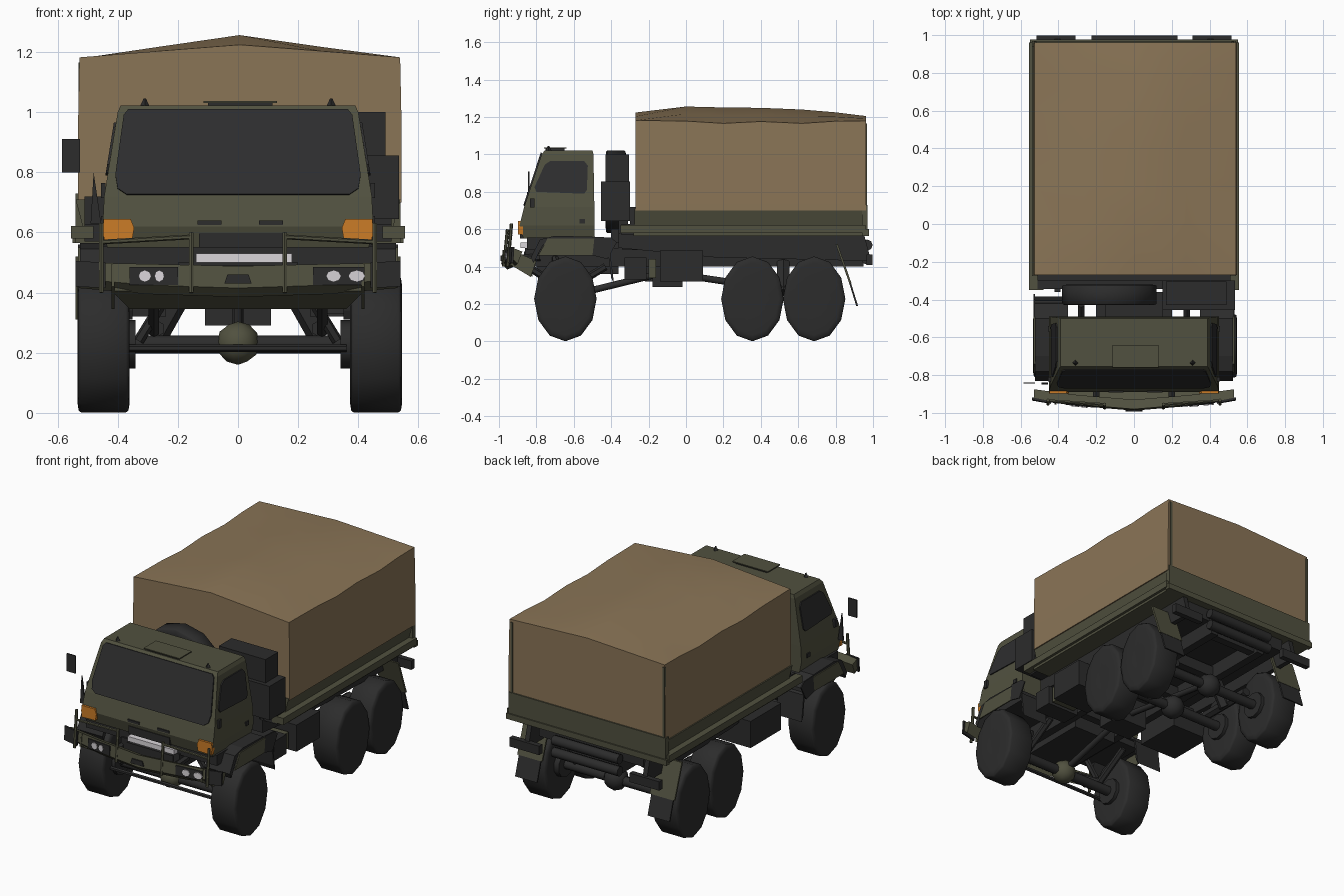
import bpy, bmesh, math
from mathutils import Vector, Matrix

if "Cube" in bpy.data.objects:
    bpy.data.objects.remove(bpy.data.objects["Cube"])


def material(name, rgb):
    m = bpy.data.materials.new(name)
    m.diffuse_color = (*rgb, 1)
    m.use_nodes = True
    m.node_tree.nodes["Principled BSDF"].inputs["Base Color"].default_value = m.diffuse_color
    return m


TAN = material("tan canvas", (0.255, 0.177, 0.094))
GREEN = material("olive green", (0.082, 0.082, 0.050))
DARK = material("dark rubber", (0.025, 0.025, 0.025))
GLASS = material("dark glass", (0.027, 0.027, 0.028))
ORANGE = material("orange lamp", (0.60, 0.20, 0.02))
WHITE = material("white lamp", (0.70, 0.67, 0.70))


def finish(name, bm, mat, smooth=None):
    bmesh.ops.recalc_face_normals(bm, faces=bm.faces)
    me = bpy.data.meshes.new(name)
    bm.to_mesh(me)
    bm.free()
    me.materials.append(mat)
    ob = bpy.data.objects.new(name, me)
    bpy.context.collection.objects.link(ob)
    if smooth:
        bpy.ops.object.select_all(action='DESELECT')
        ob.select_set(True)
        bpy.context.view_layer.objects.active = ob
        bpy.ops.object.shade_smooth_by_angle(angle=math.radians(smooth))
    return ob


def box(name, x, y, z, mat):
    """Box from (min, max) pairs."""
    bm = bmesh.new()
    size = Matrix.Diagonal((x[1] - x[0], y[1] - y[0], z[1] - z[0], 1))
    mid = Matrix.Translation((sum(x) / 2, sum(y) / 2, sum(z) / 2))
    bmesh.ops.create_cube(bm, size=1, matrix=mid @ size)
    return finish(name, bm, mat)


def loft(name, rings, mat, smooth=None):
    """Skin a list of equal-length closed rings and cap both ends."""
    bm = bmesh.new()
    vs = [[bm.verts.new(p) for p in r] for r in rings]
    n = len(vs[0])
    for a, b in zip(vs, vs[1:]):
        for i in range(n):
            bm.faces.new((a[i], a[(i + 1) % n], b[(i + 1) % n], b[i]))
    bm.faces.new(vs[0])
    bm.faces.new(vs[-1])
    return finish(name, bm, mat, smooth)


def panel(name, pts, offset, mat):
    """Flat outline thickened along an offset vector."""
    o = Vector(offset)
    return loft(name, [pts, [Vector(p) + o for p in pts]], mat)


def rod(name, a, b, r, mat, sides=8, r2=None):
    a, b = Vector(a), Vector(b)
    q = (b - a).to_track_quat('Z', 'Y').to_matrix().to_4x4()
    bm = bmesh.new()
    bmesh.ops.create_cone(bm, cap_ends=True, segments=sides, radius1=r,
                          radius2=r if r2 is None else r2, depth=(b - a).length,
                          matrix=Matrix.Translation((a + b) / 2) @ q)
    return finish(name, bm, mat, 50)


def tire(name, centre, axis, half, ra, rz, sides=12):
    """Closed tire lathed around x or y, with elliptical outline."""
    rings = []
    for t, k in ((-.97, .3), (-1, .85), (-.95, .97), (-.85, 1), (.85, 1), (.95, .97), (1, .85), (.97, .3)):
        ring = []
        for i in range(sides):
            a = 2 * math.pi * i / sides
            u, w = math.sin(a) * ra * k, -math.cos(a) * rz * k
            p = (t * half, u, w) if axis == 'x' else (u, t * half, w)
            ring.append(Vector(centre) + Vector(p))
        rings.append(ring)
    return loft(name, rings, DARK, 60)


# Cab shell
cab = [(.55, -.87, -.49, .435), (.62, -.89, -.49, .45), (.72, -.865, -.49, .445),
       (1.0, -.772, -.495, .40), (1.022, -.755, -.50, .39)]
loft("cab", [[(-w, f, z), (w, f, z), (w, b, z), (-w, b, z)] for z, f, b, w in cab], GREEN)


def front(x, z):
    return (x, -.865 + (z - .72) / 3.01, z)


def flank(s, y, z):
    return (s * (.445 - (z - .72) * .16), y, z)


# Windscreen
screen = [(-.37, .725), (.37, .725), (.40, .745), (.408, .79), (.38, .99), (.365, 1.008),
          (-.365, 1.008), (-.38, .99), (-.408, .79), (-.40, .745)]
panel("windscreen", [front(x, z) for x, z in screen], (0, -.007, .002), GLASS)
rod("wiper", (-.01, -.83, .82), (.09, -.83, .82), .003, DARK, 4)

# Roof hatch
box("hatch_rim", (-.10, .115), (-.75, -.65), (1.02, 1.031), DARK)
box("roof_hatch", (-.115, .13), (-.76, -.64), (1.031, 1.037), GREEN)
# Grille, vents, lower front panel
box("grille", (-.13, .15), (-.888, -.86), (.55, .598), DARK)
box("lower_front", (-.45, .45), (-.85, -.50), (.49, .555), DARK)
box("light_bar", (-.14, .18), (-.885, -.85), (.50, .53), WHITE)
for x in (-.095, .11):
    box("vent", (x - .04, x + .04), (-.893, -.87), (.625, .64), DARK)

# Bumper: curved beam with slanted underside
beam = []
for x, y, lo, hi in ((-.53, -.925, .415, .50), (-.30, -.955, .395, .495), (0, -.98, .385, .488),
                     (.30, -.955, .395, .495), (.53, -.925, .415, .50)):
    beam.append([(x, y, hi), (x, y - .008, lo + .03), (x, y + .025, lo), (x, y + .05, hi - .02)])
loft("bumper", beam, GREEN)
panel("bumper_tray", [(-.42, -.93, .405), (.42, -.93, .405), (.36, -.82, .345), (-.36, -.82, .345)],
      (0, 0, .02), GREEN)
panel("bumper_plate", [(-.045, -.985, .43), (.045, -.985, .43), (.035, -.985, .46), (-.035, -.985, .46)],
      (0, -.007, 0), DARK)


def bumper_face(x, z):
    return (x, -.986 + abs(x) * .095, z)


# Lamp plates and dark surrounds on the bumper
for a, b in ((-.36, -.20), (.25, .42)):
    panel("lamp_surround", [bumper_face(x, z) for x, z in ((a, .425), (b, .425), (b, .485), (a, .485))],
          (0, -.006, 0), DARK)
for x, r in ((-.31, .021), (-.262, .016), (.318, .025), (.395, .028)):
    pts = [bumper_face(x + r * math.cos(k * math.pi / 4), .455 + .02 * math.sin(k * math.pi / 4)) for k in range(8)]
    panel("bumper_lamp", [Vector(p) + Vector((0, -.005, 0)) for p in pts], (0, -.006, 0), WHITE)

for s in (-1, 1):
    # Door windows, handles, lamps
    win = [(-.80, .80), (-.545, .79), (-.53, .81), (-.525, .94), (-.545, .965), (-.725, .965), (-.755, .945), (-.81, .825)]
    panel("door_window", [flank(s, y, z) for y, z in win], (s * .007, 0, 0), GLASS)
    box("door_handle", sorted((s * .44, s * .455)), (-.57, -.54), (.63, .655), DARK)
    box("door_hinge", sorted((s * .44, s * .455)), (-.835, -.81), (.715, .765), DARK)
    lamp = [(.352, .575), (.445, .572), (.449, .61), (.447, .645), (.357, .645), (.345, .615)]
    panel("turn_lamp", [(s * x, -.889, z) for x, z in lamp], (0, -.008, 0), ORANGE)
    panel("turn_lamp_body", [(s * x, -.872, z) for x, z in lamp], (0, -.017, 0), ORANGE)
    rod("roof_lamp", (s * .31, -.735, 1.02), (s * .31, -.735, 1.045), .016, DARK, 4, .004)
    # Bumper wings, return plates, guard posts
    panel("bumper_wing", [(s * .44, -.952, .415), (s * .54, -.935, .42), (s * .54, -.93, .505), (s * .44, -.95, .50)],
          (0, .012, 0), DARK)
    panel("bumper_return", [(s * .41, -.955, .42), (s * .41, -.945, .495), (s * .41, -.80, .43), (s * .41, -.83, .345)],
          (s * .01, 0, 0), GREEN)
    for x, top in ((.155, .60), (.455, .63)):
        y = -.985 + x * .07
        rod("guard_post", (s * x, y, .40), (s * x, y + .02, top), .009, GREEN, 6)
    rod("guard_rail", (s * .155, -.955, .585), (s * .455, -.935, .568), .008, GREEN, 6)
    rod("bumper_arm", (s * .2, -.93, .44), (s * .2, -.78, .45), .02, DARK, 6)
    # Front wheel arch swept along the tire
    arch = [(-.83, .45), (-.78, .545), (-.70, .565), (-.50, .56), (-.42, .50), (-.40, .34)]
    loft("front_fender", [[(s * .35, y, z), (s * .525, y, z), (s * .525, y + .015, z - .03),
                           (s * .35, y + .015, z - .03)] for y, z in arch], DARK)
    panel("fender_skirt", [(s * .525, -.79, .46), (s * .525, -.74, .55), (s * .525, -.49, .55),
                           (s * .525, -.50, .46)], (s * .007, 0, 0), GREEN)
    panel("fender_tail", [(s * .525, -.50, .46), (s * .525, -.49, .56), (s * .525, -.40, .555), (s * .525, -.37, .53),
                          (s * .525, -.42, .44)], (s * .007, 0, 0), DARK)
    # Road wheels and hubs
    for y in (-.645, .355, .685):
        tire("wheel", (s * .453 + .006, y, .228), 'x', .087, .167, .227)
        rod("brake_drum", (s * .34, y, .228), (s * .38, y, .228), .08, DARK, 10)
    # Chassis rails, springs and struts
    box("chassis_rail", sorted((s * .15, s * .20)), (-.86, .95), (.40, .50), DARK)
    rod("front_spring", (s * .28, -.86, .41), (s * .28, -.645, .27), .02, DARK, 6)
    rod("front_spring", (s * .28, -.645, .27), (s * .28, -.43, .40), .02, DARK, 6)
    rod("front_strut", (s * .33, -.68, .24), (s * .20, -.70, .45), .018, DARK, 6)
    rod("rear_spring", (s * .27, .33, .28), (s * .27, .71, .28), .028, DARK, 6)
    rod("spring_seat", (s * .18, .52, .42), (s * .27, .52, .26), .04, DARK, 6)
    # Rear mud flaps and lamp boxes
    panel("mud_guard", [(s * .37, .80, .52), (s * .54, .80, .52), (s * .54, .873, .31), (s * .37, .873, .31)],
          (0, .012, 0), GREEN)
    panel("mud_flap", [(s * .38, .873, .31), (s * .53, .873, .31), (s * .53, .91, .19), (s * .38, .91, .19)],
          (0, .01, 0), DARK)
    box("rear_lamp_box", sorted((s * .31, s * .515)), (.965, .998), (.41, .465), DARK)
    # Bed side boards leaning outward, flange and corner stakes
    panel("side_board", [(s * .515, -.275, .615), (s * .515, .955, .615), (s * .54, .955, .71), (s * .54, -.275, .71)],
          (-s * .03, 0, 0), GREEN)
    box("bed_flange", sorted((s * .48, s * .556)), (-.35, .96), (.58, .622), GREEN)
    box("corner_stake", sorted((s * .515, s * .53)), (.955, .967), (.70, 1.165), GREEN)
    panel("bed_skirt", [(s * .42, -.36, .50), (s * .42, -.36, .58), (s * .42, .95, .58), (s * .42, .99, .43),
                        (s * .42, .15, .45), (s * .42, -.05, .47)], (-s * .03, 0, 0), DARK)

# Door mirror on its arm
box("mirror", (-.585, -.525), (-.845, -.838), (.80, .91), DARK)
panel("mirror_arm", [(-.455, -.85, .63), (-.49, -.85, .63), (-.48, -.85, .80)], (0, .01, 0), DARK)

# Bed floor, headboard, tailgate
box("bed_floor", (-.54, .54), (-.28, .955), (.565, .605), GREEN)
box("bed_subframe", (-.36, .36), (-.34, .93), (.49, .57), DARK)
box("bed_front_ledge", (-.51, .51), (-.345, -.28), (.57, .628), DARK)
box("headboard", (-.51, .51), (-.30, -.265), (.60, .72), DARK)
box("tailgate", (-.54, .54), (.94, .970), (.575, .73), GREEN)
box("tailgate_ledge", (-.55, .55), (.945, .978), (.565, .60), GREEN)
for z in (.44, .515):
    rod("rear_tube", (-.225, .968, z), (.23, .968, z), .03, DARK, 8)

# Canvas cover: gabled hoop sections with sagging eaves
cover = []
for y, eave, ridge in ((-.27, 1.182, 1.224), (0, 1.178, 1.256), (.2, 1.166, 1.251), (.4, 1.176, 1.249),
                       (.62, 1.166, 1.24), (.8, 1.178, 1.225), (.962, 1.18, 1.205)):
    half = [(.538, .70), (.538, .95), (.533, eave), (.27, (eave + ridge) / 2)]
    ring = [(x + .006, y, z) for x, z in half] + [(.005, y, ridge)] + [(.006 - x, y, z) for x, z in reversed(half)]
    cover.append(ring)
loft("canvas_cover", cover, TAN, 30)

# Spare wheel and equipment lockers behind the cab
tire("spare_wheel", (-.13, -.375, .80), 'y', .055, .25, .22)
box("spare_carrier", (-.25, .02), (-.40, -.34), (.50, .60), DARK)
box("locker_low", (.15, .535), (-.455, -.30), (.645, .855), DARK)
box("locker_high", (.17, .49), (-.43, -.305), (.855, 1.0), DARK)
box("locker_base", (.20, .40), (-.36, -.31), (.50, .645), DARK)

# Tanks and battery boxes beneath the bed
box("fuel_tank_right", (.24, .50), (-.14, .09), (.32, .485), DARK)
box("battery_box", (.26, .48), (-.33, -.21), (.33, .45), DARK)
box("battery_step", (.30, .46), (-.20, -.16), (.34, .44), GREEN)
box("fuel_tank_left", (-.50, -.24), (-.22, .08), (.32, .485), DARK)

# Axles, differentials, drive shafts, engine
for y in (-.645, .355, .685):
    rod("axle", (-.38, y, .228), (.38, y, .228), .03, DARK, 8)
    bm = bmesh.new()
    bmesh.ops.create_icosphere(bm, subdivisions=2, radius=.072, matrix=Matrix.Translation((0, y, .232)))
    finish("differential", bm, GREEN if y < 0 else DARK, 60)
rod("front_shaft", (0, -.6, .25), (0, -.15, .36), .018, DARK)
rod("rear_shaft", (0, -.05, .36), (0, .685, .25), .018, DARK)
rod("steering_rod", (-.36, -.73, .215), (.36, -.73, .215), .012, DARK, 6)
box("transfer_case", (-.11, .11), (-.18, -.02), (.29, .46), DARK)
box("engine", (-.15, .15), (-.80, -.36), (.36, .53), DARK)
for y in (-.84, -.3, .2, .52, .9):
    box("cross_member", (-.16, .16), (y - .025, y + .025), (.41, .48), DARK)
